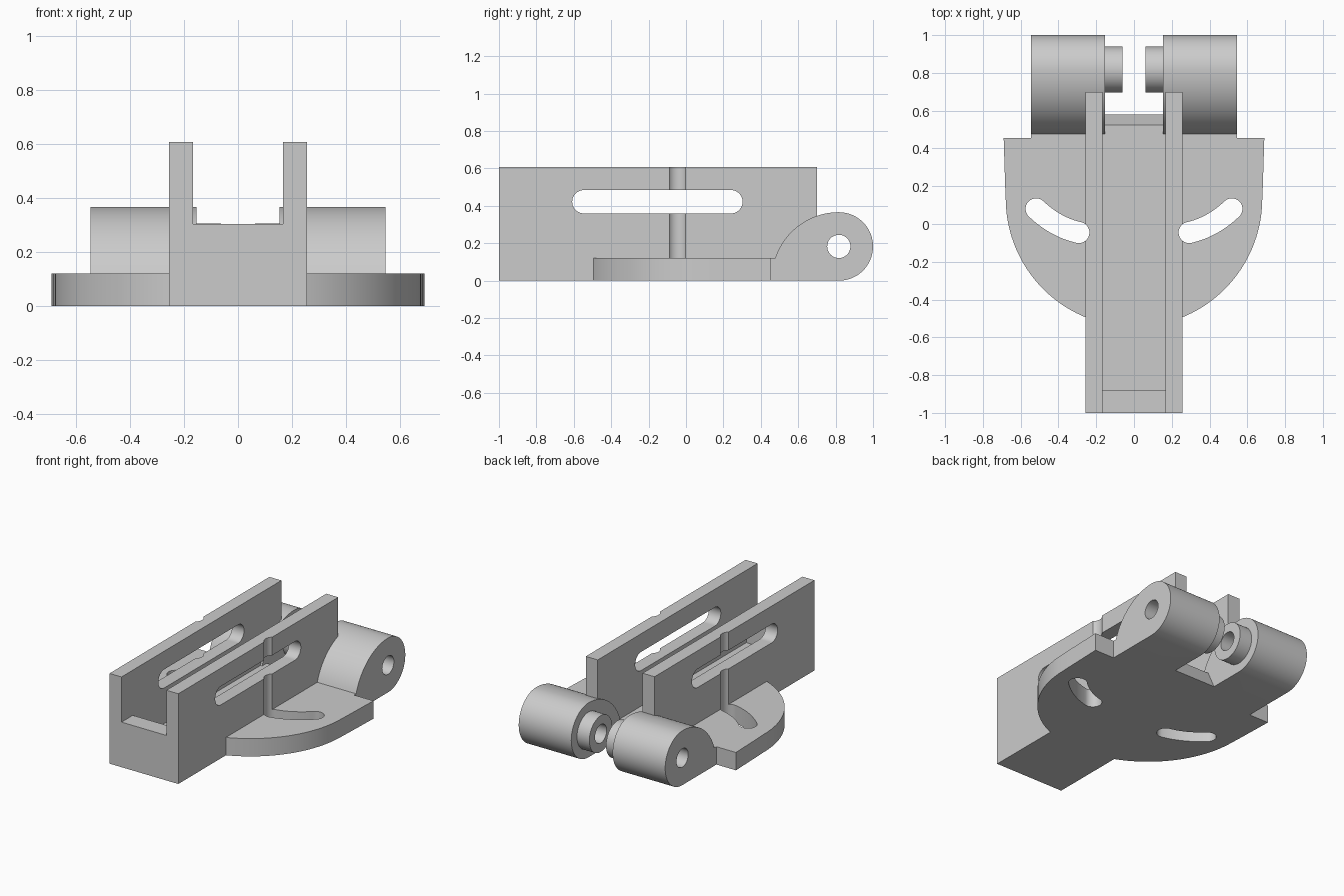
import bpy, bmesh
from math import sin, cos, pi, atan2, radians, sqrt
from mathutils import Vector

cube = bpy.data.objects.get("Cube")
if cube:
    bpy.data.objects.remove(cube, do_unlink=True)

gray = bpy.data.materials.new("light gray")
gray.use_nodes = True
gray.diffuse_color = (0.6, 0.6, 0.6, 1)
gray.node_tree.nodes["Principled BSDF"].inputs["Base Color"].default_value = gray.diffuse_color


def prism(name, outline, axis, start, end):
    """Extrude an outline along x (outline is y, z) or along z (outline is x, y)."""
    bm = bmesh.new()
    place = (lambda a, b: (start, a, b)) if axis == "x" else (lambda a, b: (a, b, start))
    face = bm.faces.new([bm.verts.new(place(a, b)) for a, b in outline])
    move = Vector((end - start, 0, 0)) if axis == "x" else Vector((0, 0, end - start))
    top = bmesh.ops.extrude_face_region(bm, geom=[face])["geom"]
    bmesh.ops.translate(bm, vec=move, verts=[v for v in top if isinstance(v, bmesh.types.BMVert)])
    bmesh.ops.recalc_face_normals(bm, faces=bm.faces)
    mesh = bpy.data.meshes.new(name)
    bm.to_mesh(mesh)
    bm.free()
    mesh.materials.append(gray)
    obj = bpy.data.objects.new(name, mesh)
    bpy.context.collection.objects.link(obj)
    return obj


def arc(cx, cy, r, a0, a1, n=24):
    steps = [radians(a0 + (a1 - a0) * i / n) for i in range(n + 1)]
    return [(cx + r * cos(a), cy + r * sin(a)) for a in steps]


def circle(cx, cy, r):
    return arc(cx, cy, r, 0, 360, 48)[:-1]


def box(y0, y1, z0, z1):
    return [(y0, z0), (y1, z0), (y1, z1), (y0, z1)]


def combine(target, other, operation):
    """Apply a boolean and remove the second solid."""
    mod = target.modifiers.new("combine", "BOOLEAN")
    mod.operation, mod.solver, mod.object = operation, "EXACT", other
    graph = bpy.context.evaluated_depsgraph_get()
    old = target.data
    target.data = bpy.data.meshes.new_from_object(target.evaluated_get(graph))
    target.modifiers.clear()
    bpy.data.meshes.remove(old)
    bpy.data.objects.remove(other, do_unlink=True)


# Channel: floor with a raised front stop, and two tall side walls
body = prism("slotted_bracket", [(-1, 0), (0.58, 0), (0.525, 0.12), (-0.88, 0.12),
                                 (-0.88, 0.303), (-1, 0.303)], "x", -0.2, 0.2)
for side in (-1, 1):
    wall = prism("wall", box(-1, 0.7, 0, 0.607), "x", side * 0.167, side * 0.256)
    combine(body, wall, "UNION")

# Rounded base plate
right_half = [(0.69, 0.455), (0.682, 0.2)]
curve = arc(0, 0.135, 0.679, -4, -176, 64)
left_half = [(-x, y) for x, y in reversed(right_half)]
plate = prism("base_plate", right_half + curve + left_half, "z", 0, 0.12)
combine(body, plate, "UNION")

# Hinge arms with barrels and inner bosses
hinge_y, hinge_z, barrel_r = 0.817, 0.183, 0.183
rise_r = 0.358
rise_z = hinge_z + barrel_r - rise_r
start = 180 - atan2(0.12 - rise_z, sqrt(rise_r ** 2 - (0.12 - rise_z) ** 2)) * 180 / pi
profile = [(0.44, 0), (0.44, 0.12)]
profile += arc(hinge_y, rise_z, rise_r, start, 90)
profile += arc(hinge_y, hinge_z, barrel_r, 90, -90, 40)[1:]
for side in (-1, 1):
    arm = prism("hinge_arm", profile, "x", side * 0.154, side * 0.545)
    boss = prism("boss", circle(hinge_y, hinge_z, 0.122), "x", side * 0.062, side * 0.25)
    combine(arm, boss, "UNION")
    combine(body, arm, "UNION")

# Bore through both hinges
combine(body, prism("bore", circle(hinge_y, hinge_z, 0.062), "x", -1, 1), "DIFFERENCE")

# Long slot through both walls
slot_r, slot_z = 0.0625, 0.422
slot = arc(0.24, slot_z, slot_r, -90, 90) + arc(-0.546, slot_z, slot_r, 90, 270)
combine(body, prism("wall_slot", slot, "x", -1, 1), "DIFFERENCE")

# Curved slots through the plate, which also groove the outside of the walls
inner, middle, outer = Vector((0.292, -0.045)), Vector((0.41, 0.0)), Vector((0.518, 0.08))
control = 2 * middle - (inner + outer) / 2
path, normals = [], []
for i in range(17):
    t = i / 16
    path.append((1 - t) ** 2 * inner + 2 * t * (1 - t) * control + t * t * outer)
    d = ((1 - t) * (control - inner) + t * (outer - control)).normalized()
    normals.append(Vector((-d.y, d.x)))
r = 0.056
upper = [tuple(p + n * r) for p, n in zip(path, normals)]
lower = [tuple(p - n * r) for p, n in zip(path, normals)]
angle0 = atan2(normals[0].y, normals[0].x) * 180 / pi
angle1 = atan2(normals[-1].y, normals[-1].x) * 180 / pi
end_cap = arc(outer.x, outer.y, r, angle1, angle1 - 180, 16)[1:-1]
start_cap = arc(inner.x, inner.y, r, angle0 - 180, angle0 - 360, 16)[1:-1]
curved = upper + end_cap + lower[::-1] + start_cap
for side in (-1, 1):
    cutter = prism("plate_slot", [(side * x, y) for x, y in curved], "z", -0.5, 1)
    combine(body, cutter, "DIFFERENCE")

# Smooth the curved faces and keep the edges sharp
bpy.ops.object.select_all(action="DESELECT")
body.select_set(True)
bpy.context.view_layer.objects.active = body
bpy.ops.object.shade_smooth_by_angle(angle=radians(25))
